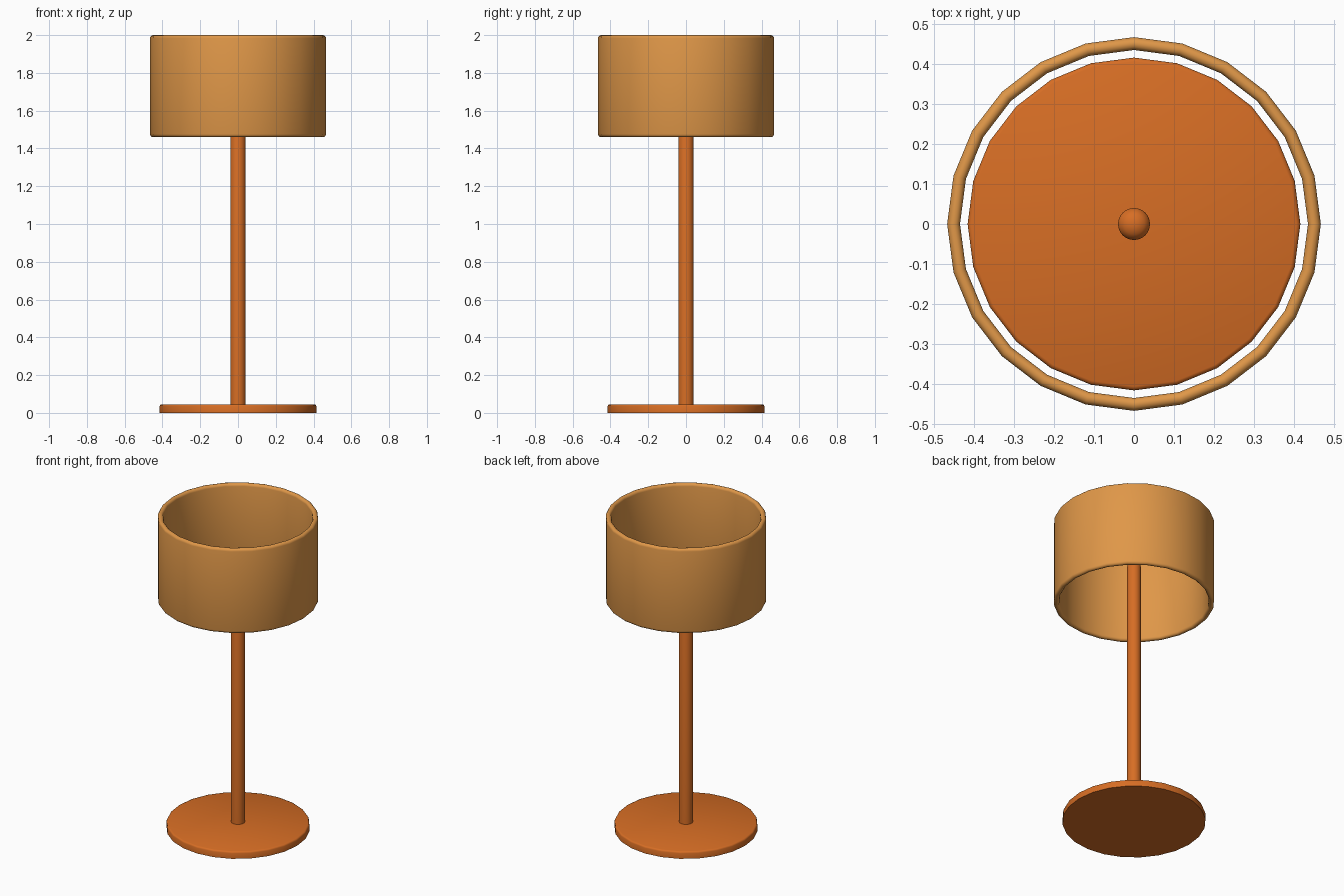
import bpy, bmesh
from math import sin, cos, pi, radians

if "Cube" in bpy.data.objects:
    bpy.data.objects.remove(bpy.data.objects["Cube"])

SIDES = 24


def material(name, color):
    m = bpy.data.materials.new(name)
    m.diffuse_color = color
    m.use_nodes = True
    m.node_tree.nodes["Principled BSDF"].inputs["Base Color"].default_value = m.diffuse_color
    return m


def lathe(name, profile, mat, closed=False, angle=40):
    """Spin an (r, z) profile around z; open profiles get capped ends."""
    bm = bmesh.new()
    rings = [[bm.verts.new((r * cos(2 * pi * i / SIDES), r * sin(2 * pi * i / SIDES), z))
              for i in range(SIDES)] for r, z in profile]
    pairs = list(zip(rings, rings[1:]))
    if closed:
        pairs.append((rings[-1], rings[0]))
    else:
        bm.faces.new(rings[0])
        bm.faces.new(rings[-1])
    for a, b in pairs:
        for i in range(SIDES):
            j = (i + 1) % SIDES
            bm.faces.new((a[i], a[j], b[j], b[i]))
    bmesh.ops.recalc_face_normals(bm, faces=bm.faces[:])
    me = bpy.data.meshes.new(name)
    bm.to_mesh(me)
    bm.free()
    ob = bpy.data.objects.new(name, me)
    bpy.context.collection.objects.link(ob)
    me.materials.append(mat)
    bpy.ops.object.select_all(action='DESELECT')
    ob.select_set(True)
    bpy.context.view_layer.objects.active = ob
    bpy.ops.object.shade_smooth_by_angle(angle=radians(angle))
    return ob


orange = material("stand_orange", (0.68, 0.155, 0.018, 1))
tan = material("shade_tan", (0.74, 0.31, 0.065, 1))

# Round foot with a softened top edge
lathe("base", [(0.415, 0), (0.415, 0.035), (0.412, 0.042), (0.405, 0.045)], orange, angle=60)

# Pole rising into the middle of the shade, with a rounded tip
tip = [(0.04 * cos(radians(a)), 1.70 + 0.03 * sin(radians(a))) for a in (0, 25, 50, 75)]
lathe("pole", [(0.04, 0.04)] + tip, orange)

# Open drum shade with rounded rims
R, T, LOW, HIGH = 0.45, 0.016, 1.46, 2.0
rim_angles = (0, 30, 60, 90, 120, 150, 180)
top = [(R + T * cos(radians(a)), HIGH - T + T * sin(radians(a))) for a in rim_angles]
bottom = [(R - T * cos(radians(a)), LOW + T - T * sin(radians(a))) for a in rim_angles]
lathe("lampshade", top + bottom, tan, closed=True)
